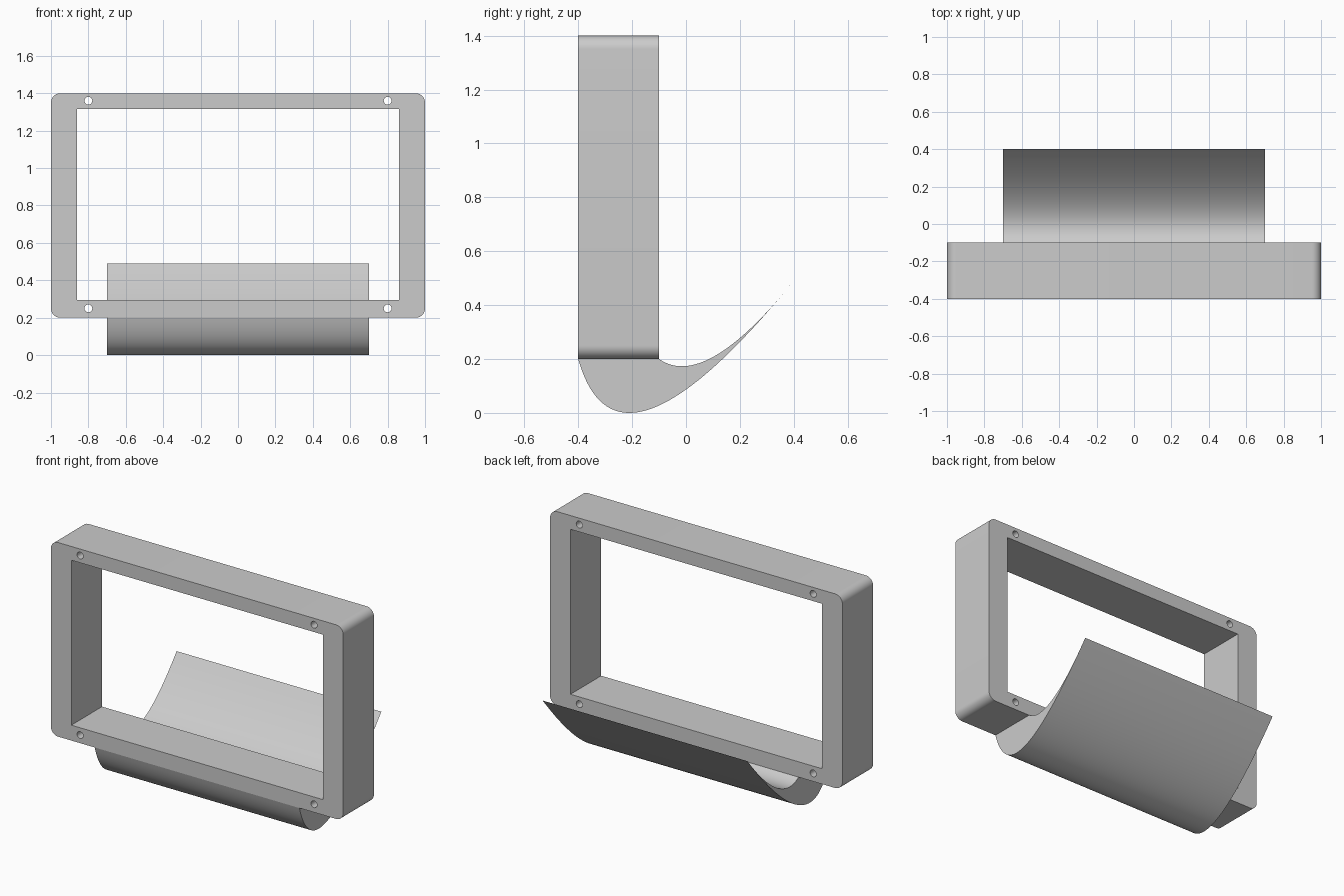
import bpy
import bmesh
from math import sin, cos, pi, radians
from mathutils import Matrix, Vector

cube = bpy.data.objects.get("Cube")
if cube:
    bpy.data.objects.remove(cube, do_unlink=True)

grey = bpy.data.materials.new("plain_grey")
grey.use_nodes = True
colour = (0.6, 0.6, 0.6, 1)
grey.diffuse_color = colour
grey.node_tree.nodes["Principled BSDF"].inputs["Base Color"].default_value = colour


def arc(cx, cy, radius, start, sweep, steps):
    return [(cx + radius * cos(start + sweep * i / steps),
             cy + radius * sin(start + sweep * i / steps)) for i in range(steps + 1)]


def bezier(a, b, c, steps=40):
    a, b, c = Vector(a), Vector(b), Vector(c)
    ts = [i / steps for i in range(steps + 1)]
    return [tuple(a * (1 - t) ** 2 + b * 2 * t * (1 - t) + c * t * t) for t in ts]


def extrude_outline(name, loops, half_depth, matrix):
    """Fill the closed outlines (inner ones become holes) and extrude them."""
    curve = bpy.data.curves.new(name, 'CURVE')
    curve.dimensions = '2D'
    curve.fill_mode = 'BOTH'
    curve.extrude = half_depth
    for loop in loops:
        spline = curve.splines.new('POLY')
        spline.points.add(len(loop) - 1)
        for point, (x, y) in zip(spline.points, loop):
            point.co = (x, y, 0, 1)
        spline.use_cyclic_u = True
    obj = bpy.data.objects.new(name, curve)
    bpy.context.collection.objects.link(obj)
    bpy.ops.object.select_all(action='DESELECT')
    obj.select_set(True)
    bpy.context.view_layer.objects.active = obj
    bpy.ops.object.convert(target='MESH')
    obj = bpy.context.object
    obj.name = name
    bm = bmesh.new()
    bm.from_mesh(obj.data)
    bmesh.ops.remove_doubles(bm, verts=bm.verts, dist=0.0001)
    bmesh.ops.transform(bm, matrix=matrix, verts=bm.verts)
    bmesh.ops.recalc_face_normals(bm, faces=bm.faces)
    bm.to_mesh(obj.data)
    bm.free()
    obj.data.materials.clear()
    obj.data.materials.append(grey)
    bpy.ops.object.shade_smooth_by_angle(angle=radians(30))
    return obj


# Rectangular frame with rounded corners, a window and four screw holes
bottom, top, radius = 0.2, 1.4, 0.05
corners = [(1, top), (-1, top), (-1, bottom), (1, bottom)]
outline = []
for i, (x, z) in enumerate(corners):
    inset_x = x - radius * x
    inset_z = z - radius if z == top else z + radius
    outline += arc(inset_x, inset_z, radius, i * pi / 2, pi / 2, 10)
window = [(0.86, 1.315), (-0.86, 1.315), (-0.86, 0.295), (0.86, 0.295)]
holes = [arc(x, z, 0.021, 0, 2 * pi, 24)[:-1] for x in (-0.8, 0.8) for z in (0.25, 1.36)]
upright = Matrix.Translation((0, -0.25, 0)) @ Matrix.Rotation(pi / 2, 4, 'X')
extrude_outline("frame", [outline, window] + holes, 0.15, upright)

# Curved scoop under the frame, tapering to a thin rear lip
tip = (0.4, 0.49)
outer = bezier((-0.4, 0.2), (-0.256, -0.313), tip)
inner = bezier((-0.1, 0.2), (0.07, 0.081), tip)
sideways = Matrix(((0, 0, 1, 0), (1, 0, 0, 0), (0, 1, 0, 0), (0, 0, 0, 1)))
extrude_outline("scoop", [outer + inner[-2::-1]], 0.7, sideways)
